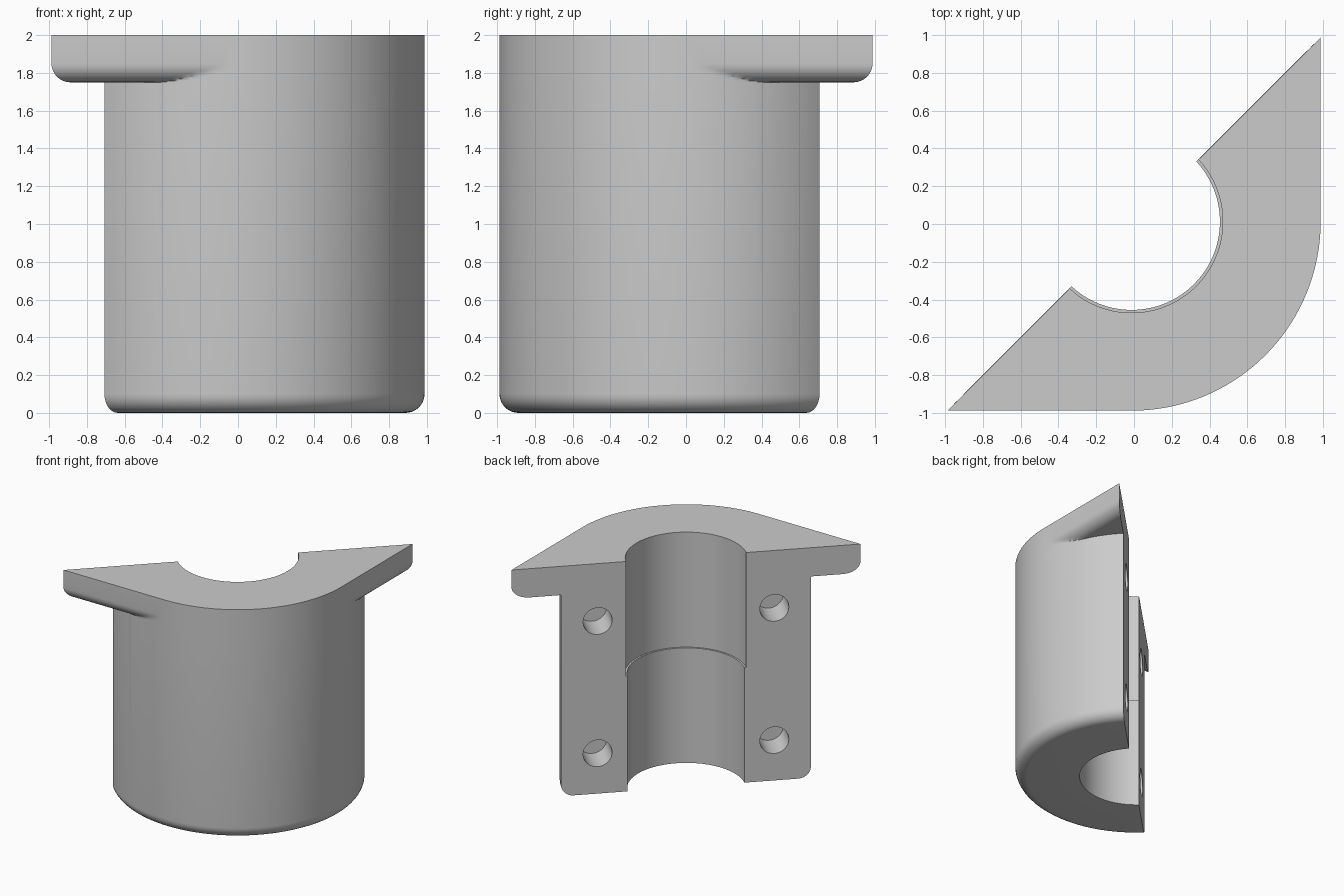
import bpy, bmesh, math
from mathutils import Vector

if "Cube" in bpy.data.objects:
    bpy.data.objects.remove(bpy.data.objects["Cube"])

C = Vector((-0.0125, 0.0125, 0))     # axis of the round body
R, FIL, FLANGE_Z = 1.0, 0.1, 1.75
BORE_LOW, BORE_HIGH = 0.467, 0.482
COLS, SEG = 240, 8


def flange_radius(t, inset):
    """Polar outline: square sides running tangent into a quarter circle."""
    if t < -math.pi / 2:
        r = (R - inset) / -math.sin(t)
    elif t > 0:
        r = (R - inset) / math.cos(t)
    else:
        r = R
    return max(R, r)


def section(t):
    """Closed radial section (radius, height) at angle t."""
    arc = [math.pi / 2 * i / SEG for i in range(SEG + 1)]
    pts = [(BORE_LOW, 0)]
    pts += [(R - FIL + FIL * math.sin(a), FIL - FIL * math.cos(a)) for a in arc]
    pts.append((R, FLANGE_Z))
    pts += [(flange_radius(t, FIL * (1 - math.sin(a))),
             FLANGE_Z + FIL * (1 - math.cos(a))) for a in arc]
    pts += [(flange_radius(t, 0), 2), (BORE_HIGH, 2), (BORE_HIGH, 1), (BORE_LOW, 1)]
    return pts


def add_object(name, bm):
    mesh = bpy.data.meshes.new(name)
    bm.to_mesh(mesh)
    bm.free()
    ob = bpy.data.objects.new(name, mesh)
    bpy.context.collection.objects.link(ob)
    return ob


# Half shell: sweep the section round the axis
bm = bmesh.new()
rings = []
for c in range(COLS + 1):
    t = math.radians(-135 + 180 * c / COLS)
    rings.append([bm.verts.new(C + Vector((r * math.cos(t), r * math.sin(t), z)))
                  for r, z in section(t)])
for a, b in zip(rings, rings[1:]):
    n = len(a)
    for i in range(n):
        j = (i + 1) % n
        bm.faces.new((a[i], b[i], b[j], a[j]))
bmesh.ops.remove_doubles(bm, verts=bm.verts[:], dist=1e-5)

# Flat split face on the plane y = x
bmesh.ops.bisect_plane(bm, geom=bm.verts[:] + bm.edges[:] + bm.faces[:], dist=1e-6,
                       plane_co=(0, 0, 0), plane_no=(-1, 1, 0), clear_outer=True)
bmesh.ops.holes_fill(bm, edges=[e for e in bm.edges if e.is_boundary], sides=0)
bmesh.ops.recalc_face_normals(bm, faces=bm.faces[:])
body = add_object("flanged_half_bushing", bm)

# Blind pin holes in the split face
inward = Vector((1, -1, 0)).normalized()
rot = inward.to_track_quat('Z', 'Y').to_matrix().to_4x4()
bm = bmesh.new()
for s in (-0.5, 0.5):
    for z in (0.35, 1.5):
        m = rot.copy()
        m.translation = Vector((s, s, z)) + inward * 0.075
        bmesh.ops.create_cone(bm, cap_ends=True, segments=48, radius1=0.116,
                              radius2=0.116, depth=0.35, matrix=m)
cutter = add_object("pin_hole_cutter", bm)
cutter.hide_render = True

bpy.context.view_layer.objects.active = body
body.select_set(True)
mod = body.modifiers.new("pin_holes", 'BOOLEAN')
mod.operation = 'DIFFERENCE'
mod.solver = 'EXACT'
mod.object = cutter
bpy.ops.object.modifier_apply(modifier=mod.name)
bpy.data.objects.remove(cutter)

# Plain grey
mat = bpy.data.materials.new("light_grey")
mat.diffuse_color = (0.6, 0.6, 0.6, 1)
mat.use_nodes = True
mat.node_tree.nodes["Principled BSDF"].inputs["Base Color"].default_value = mat.diffuse_color
body.data.materials.clear()
body.data.materials.append(mat)
bpy.ops.object.shade_smooth_by_angle(angle=math.radians(30))
